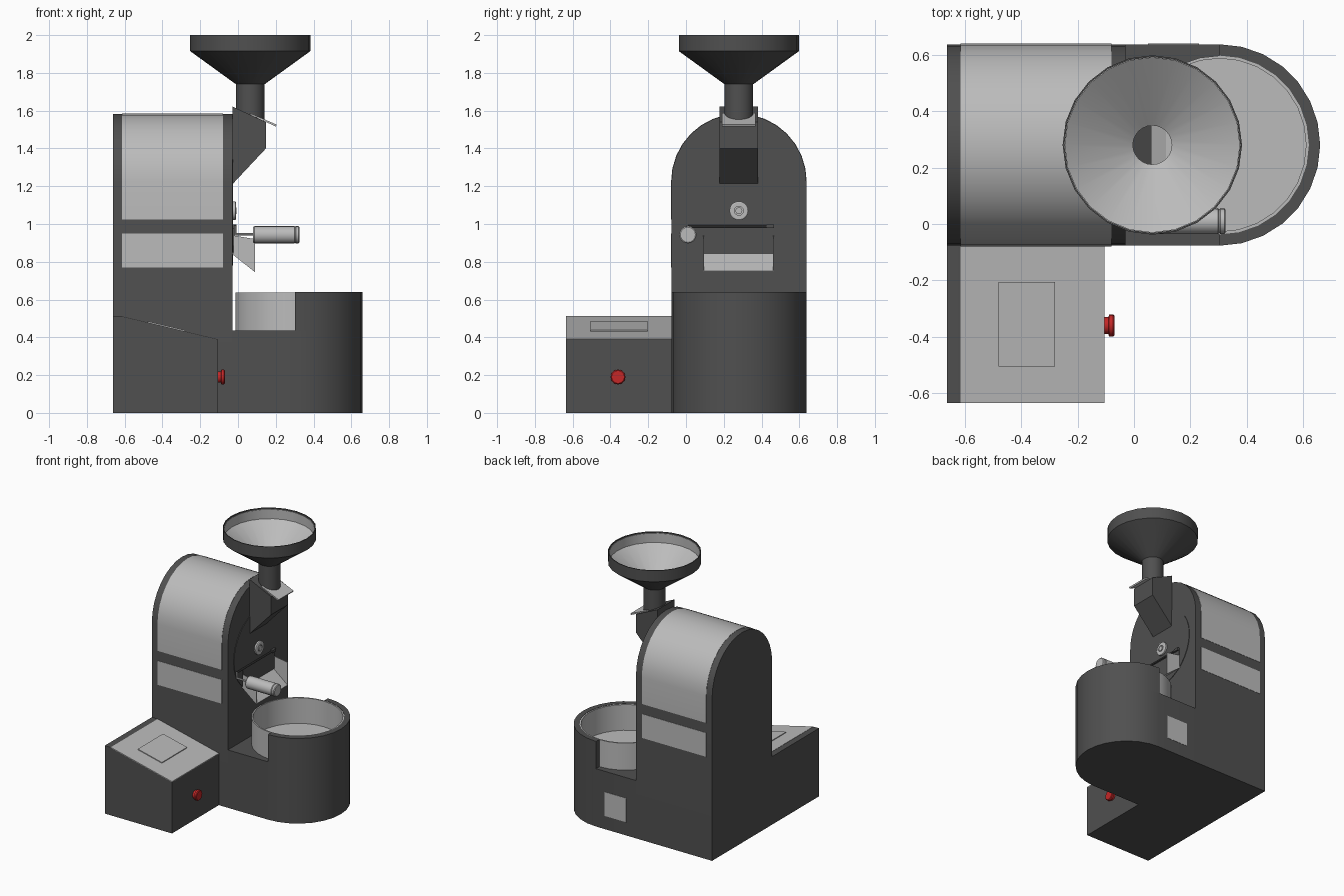
import bpy, bmesh
from math import pi, cos, sin
from mathutils import Matrix, Vector

if "Cube" in bpy.data.objects:
    bpy.data.objects.remove(bpy.data.objects["Cube"])


def material(name, r, g, b):
    m = bpy.data.materials.new(name)
    m.diffuse_color = (r, g, b, 1)
    m.use_nodes = True
    m.node_tree.nodes["Principled BSDF"].inputs["Base Color"].default_value = m.diffuse_color
    return m


DARK = material("dark_metal", 0.08, 0.08, 0.08)
LIGHT = material("light_metal", 0.5, 0.5, 0.5)
RED = material("red", 0.55, 0.02, 0.02)


def finish(bm, name, mat):
    bmesh.ops.remove_doubles(bm, verts=bm.verts, dist=1e-5)
    bmesh.ops.recalc_face_normals(bm, faces=bm.faces)
    me = bpy.data.meshes.new(name)
    bm.to_mesh(me)
    bm.free()
    me.materials.append(mat)
    ob = bpy.data.objects.new(name, me)
    bpy.context.collection.objects.link(ob)
    return ob


def prism(name, pts, axis, a, b, mat=DARK):
    """Extrude a 2D outline along an axis from a to b."""
    place = {"x": lambda p, t: (t, p[0], p[1]),
             "y": lambda p, t: (p[0], t, p[1]),
             "z": lambda p, t: (p[0], p[1], t)}[axis]
    bm = bmesh.new()
    lo, hi = ([bm.verts.new(place(p, t)) for p in pts] for t in (a, b))
    bm.faces.new(lo)
    bm.faces.new(hi)
    for i in range(len(pts)):
        j = (i + 1) % len(pts)
        bm.faces.new((lo[i], lo[j], hi[j], hi[i]))
    return finish(bm, name, mat)


def box(name, x, y, z, mat=DARK):
    pts = [(x[0], y[0]), (x[1], y[0]), (x[1], y[1]), (x[0], y[1])]
    return prism(name, pts, "z", z[0], z[1], mat)


def lathe(name, prof, loc, direction="z", seg=24, mat=DARK):
    """Spin a closed (radius, height) profile around an axis."""
    d = {"x": Vector((1, 0, 0)), "y": Vector((0, 1, 0)), "z": Vector((0, 0, 1))}[direction]
    mtx = Matrix.Translation(loc) @ d.to_track_quat("Z", "Y").to_matrix().to_4x4()
    bm = bmesh.new()
    rings = [[bm.verts.new(mtx @ Vector((r * cos(2 * pi * k / seg), r * sin(2 * pi * k / seg), h)))
              for k in range(seg)] for r, h in prof]
    n = len(prof)
    for i in range(n):
        j = (i + 1) % n
        if prof[i][0] == 0 and prof[j][0] == 0:
            continue
        for k in range(seg):
            m = (k + 1) % seg
            bm.faces.new((rings[i][k], rings[i][m], rings[j][m], rings[j][k]))
    return finish(bm, name, mat)


def cylinder(name, r, loc, length, direction, seg=16, mat=LIGHT):
    return lathe(name, [(0, 0), (r, 0), (r, length), (0, length)], loc, direction, seg, mat)


def arc(cx, cy, r, a0, a1, n):
    return [(cx + r * cos(a0 + (a1 - a0) * i / n), cy + r * sin(a0 + (a1 - a0) * i / n))
            for i in range(n + 1)]


CY, R = 0.28, 0.357


def arch(r, bottom):
    return [(CY - r, bottom), (CY + r, bottom)] + arc(CY, 1.225, r, 0, pi, 16)


# Arched main housing with light cladding
prism("housing", arch(R, 0), "x", -0.663, -0.03)
prism("upper_cladding", arch(R + 0.002, 1.025), "x", -0.615, -0.08, LIGHT)
box("lower_cladding", (-0.615, -0.08), (CY - R - 0.002, CY + R + 0.002), (0.77, 0.95), LIGHT)

# Rounded base, half-round tray wall, and cooling bowl
base = [(-0.03, CY - R)] + arc(0.303, CY, R, -pi / 2, pi / 2, 14) + [(-0.03, CY + R)]
prism("base", base, "z", 0, 0.435)
wall = arc(0.303, CY, R, -pi / 2, pi / 2, 14) + arc(0.303, CY, 0.317, pi / 2, -pi / 2, 14)
prism("tray_wall", wall, "z", 0.435, 0.64)
lathe("cooling_bowl", [(0, 0.43), (0.317, 0.43), (0.317, 0.638), (0.307, 0.638),
                       (0.307, 0.445), (0, 0.445)], (0.303, CY, 0), "z", 28, LIGHT)
box("side_plate", (0.05, 0.23), (CY + R - 0.005, CY + R + 0.002), (0.10, 0.28), LIGHT)

# Control box with sloping lid and hatch
prism("control_box", [(-0.663, 0), (-0.105, 0), (-0.105, 0.388), (-0.615, 0.51), (-0.663, 0.512)],
      "y", -0.635, CY - R)


def lid_z(x):
    return 0.388 - (x + 0.105) * 0.122 / 0.51


def slab(name, x0, x1, y0, y1, lift, mat):
    pts = [(x0, lid_z(x0) - 0.003), (x1, lid_z(x1) - 0.003),
           (x1, lid_z(x1) + lift), (x0, lid_z(x0) + lift)]
    return prism(name, pts, "y", y0, y1, mat)


slab("lid_panel", -0.615, -0.105, -0.635, CY - R, 0.002, LIGHT)
slab("lid_hatch", -0.48, -0.28, -0.505, -0.205, 0.008, LIGHT)

# Red push button
lathe("button", [(0, 0), (0.03, 0), (0.03, 0.015), (0.039, 0.018), (0.039, 0.032),
                 (0.034, 0.037), (0, 0.037)], (-0.106, -0.36, 0.19), "x", 20, RED)

# Round drum cover and sight knob
cylinder("drum_cover", 0.29, (-0.032, CY, 1.07), 0.006, "x", 32, DARK)
lathe("sight_knob", [(0, 0), (0.05, 0), (0.05, 0.016), (0.044, 0.02), (0.024, 0.02),
                     (0.024, 0.012), (0.018, 0.012), (0.018, 0.022), (0, 0.022)],
      (-0.03, CY, 1.07), "x", 20, LIGHT)

# Discharge door with hinge bar, crank and grip
box("door", (-0.03, -0.02), (0.09, 0.465), (0.845, 0.98))
cylinder("hinge_bar", 0.007, (-0.015, 0.01, 0.988), 0.455, "y", 10, DARK)
box("hinge_block", (-0.03, -0.008), (0.425, 0.465), (0.978, 0.998))
cylinder("crank_drop", 0.007, (-0.015, 0.01, 0.94), 0.05, "z", 10)
cylinder("crank_rod", 0.007, (-0.015, 0.01, 0.945), 0.1, "x", 10)
lathe("grip", [(0, 0), (0.04, 0), (0.046, 0.008), (0.046, 0.218), (0.042, 0.222),
               (0.046, 0.226), (0.046, 0.24), (0.04, 0.245), (0, 0.245)],
      (0.08, 0.01, 0.943), "x", 16, LIGHT)

# Discharge spout: sloping floor with two side walls
prism("spout_floor", [(-0.03, 0.84), (0.09, 0.745), (0.09, 0.75), (-0.03, 0.847)],
      "y", 0.09, 0.465, LIGHT)
for side, y in (("near", 0.09), ("far", 0.46)):
    prism("spout_wall_" + side, [(-0.03, 0.84), (0.09, 0.745), (0.09, 0.92), (-0.03, 0.94)],
          "y", y, y + 0.005, LIGHT)

# Feed chute with sliding gate
prism("feed_chute", [(-0.03, 1.21), (0.148, 1.4), (0.148, 1.54), (-0.03, 1.622)],
      "y", 0.178, 0.38)
prism("feed_gate", [(0.06, 1.581), (0.2, 1.516), (0.205, 1.526), (0.06, 1.588)],
      "y", 0.19, 0.368, LIGHT)

# Hopper funnel
HOP = (0.065, CY, 0)
lathe("hopper", [(0, 1.545), (0.076, 1.545), (0.076, 1.74), (0.318, 1.915), (0.318, 2.0), (0.312, 2.0),
                 (0.312, 1.918), (0.072, 1.746), (0.072, 1.56), (0, 1.56)], HOP, "z", 24)
lathe("hopper_lining", [(0, 1.56), (0.072, 1.56), (0.072, 1.746), (0.312, 1.918), (0.312, 1.99),
                        (0.309, 1.99), (0.309, 1.92), (0.069, 1.748), (0.069, 1.565), (0, 1.565)],
      HOP, "z", 24, LIGHT)

# Smooth the curved surfaces, keep edges sharp
for ob in bpy.data.objects:
    ob.select_set(True)
    bpy.context.view_layer.objects.active = ob
bpy.ops.object.shade_smooth_by_angle(angle=0.5)
